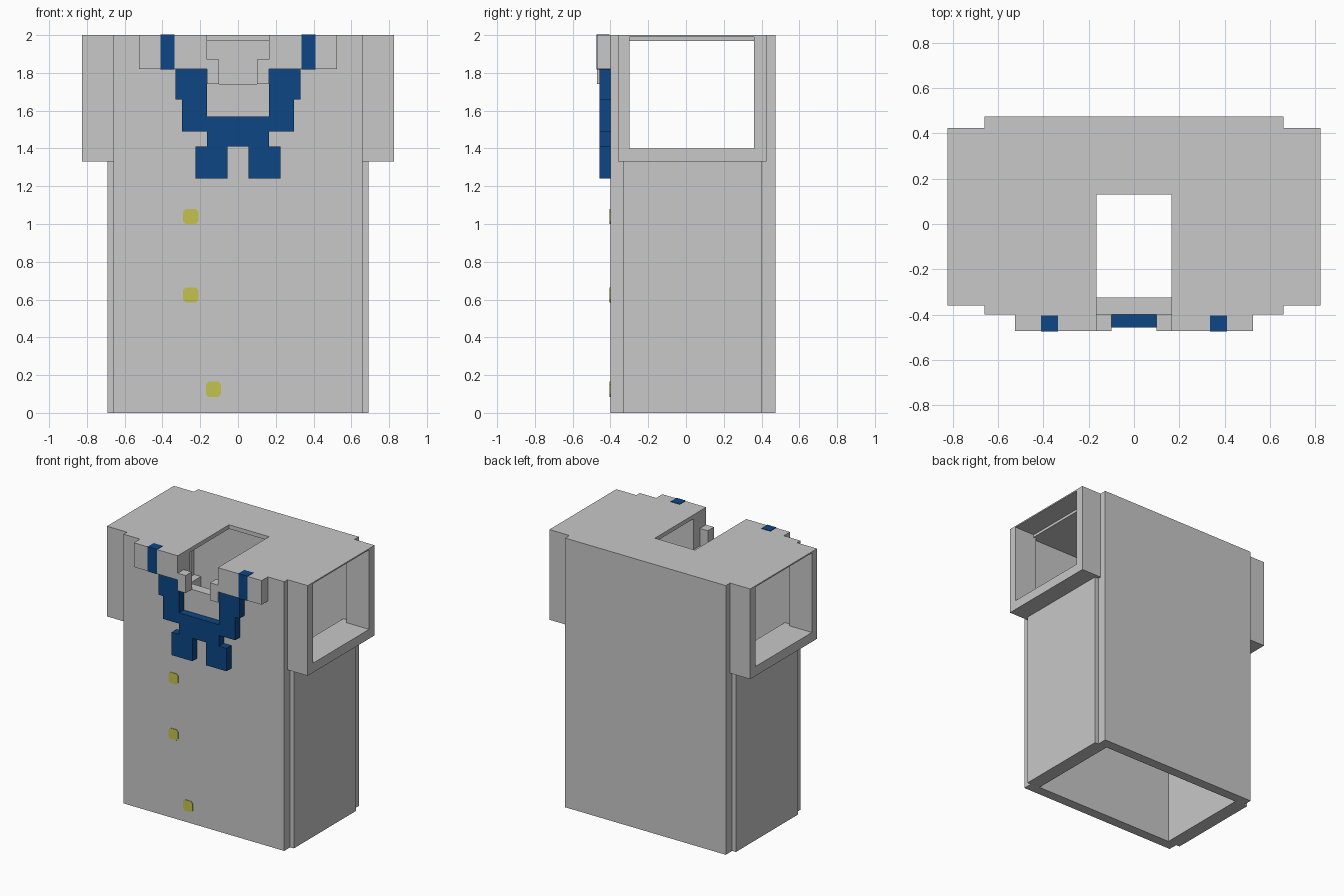
import bpy
import bmesh

if "Cube" in bpy.data.objects:
    bpy.data.objects.remove(bpy.data.objects["Cube"], do_unlink=True)


def material(name, rgb):
    mat = bpy.data.materials.new(name)
    mat.use_nodes = True
    mat.diffuse_color = (*rgb, 1)
    mat.node_tree.nodes["Principled BSDF"].inputs["Base Color"].default_value = (*rgb, 1)
    return mat


CLOTH = material("light grey cloth", (0.58, 0.58, 0.58))
BLUE = material("deep blue", (0.004, 0.061, 0.23))
YELLOW = material("button yellow", (0.55, 0.55, 0.08))


def finish(name, bm, mat):
    bmesh.ops.recalc_face_normals(bm, faces=bm.faces)
    mesh = bpy.data.meshes.new(name)
    bm.to_mesh(mesh)
    bm.free()
    mesh.materials.append(mat)
    obj = bpy.data.objects.new(name, mesh)
    bpy.context.collection.objects.link(obj)
    return obj


def prism(name, outline, start, end, axis, mat):
    """Extrude a flat outline along y (outline in x, z) or z (outline in x, y)."""
    bm = bmesh.new()
    along_y = axis == "y"
    verts = [bm.verts.new((a, start, b) if along_y else (a, b, start)) for a, b in outline]
    face = bm.faces.new(verts)
    new = bmesh.ops.extrude_face_region(bm, geom=[face])["geom"]
    move = (0, end - start, 0) if along_y else (0, 0, end - start)
    bmesh.ops.translate(bm, vec=move, verts=[g for g in new if isinstance(g, bmesh.types.BMVert)])
    return finish(name, bm, mat)


def box(name, xs, ys, zs, mat=CLOTH):
    outline = [(xs[0], ys[0]), (xs[1], ys[0]), (xs[1], ys[1]), (xs[0], ys[1])]
    return prism(name, outline, *zs, "z", mat)


def mirrored(half):
    """Complete a half outline running from the centre out on the +x side."""
    return half + [(-x, v) for x, v in reversed(half)]


# Main panels
NECK, WIDE, FRONT, INNER, BACK = 0.165, 0.66, -0.40, -0.325, 0.40
prism("front_panel", mirrored([(NECK, 1.74), (NECK, 2), (WIDE, 2), (WIDE, 0)]),
      FRONT, INNER, "y", CLOTH)
box("back_panel", (-WIDE, WIDE), (BACK, 0.475), (0, 2))
prism("shoulder_panel", mirrored([(NECK, 0.13), (NECK, INNER), (WIDE, INNER), (WIDE, BACK)]),
      1.97, 2, "z", CLOTH)

# Side walls, sleeves and collar, mirrored
for side, s in (("left", 1), ("right", -1)):
    def part(name, xs, ys, zs, mat=CLOTH):
        return box(f"{side}_{name}", (s * xs[0], s * xs[1]), ys, zs, mat)

    part("side_wall", (0.585, 0.69), (INNER - 0.005, BACK), (0, 1.40))
    sleeve = (0.64, 0.825)
    part("sleeve_front", sleeve, (-0.36, -0.30), (1.33, 2))
    part("sleeve_back", sleeve, (0.36, 0.425), (1.33, 2))
    part("sleeve_floor", (0.69, 0.825), (-0.30, 0.36), (1.33, 1.40))
    part("sleeve_roof", (WIDE, 0.825), (-0.30, 0.36), (1.99, 2))
    part("collar_flap", (NECK, 0.525), (-0.472, FRONT), (1.82, 2))
    part("collar_tip", (0.10, NECK), (-0.472, FRONT), (1.74, 1.87))
    part("collar_stripe", (0.335, 0.41), (-0.475, -0.405), (1.819, 2.003), BLUE)

# Stepped neckerchief
half = [(NECK, 1.57), (NECK, 1.82), (0.332, 1.82), (0.332, 1.66), (0.297, 1.66),
        (0.297, 1.49), (0.163, 1.49), (0.163, 1.41), (0.225, 1.41), (0.225, 1.24),
        (0.055, 1.24), (0.055, 1.41)]
prism("neckerchief", mirrored(half), -0.457, FRONT, "y", BLUE)

# Buttons with clipped corners
for i, (x, z) in enumerate([(-0.25, 1.04), (-0.25, 0.625), (-0.13, 0.125)]):
    r, c = 0.04, 0.026
    outline = [(x + a, z + b) for a, b in
               [(r, -c), (r, c), (c, r), (-c, r), (-r, c), (-r, -c), (-c, -r), (c, -r)]]
    prism(f"button_{i + 1}", outline, FRONT - 0.004, FRONT + 0.002, "y", YELLOW)
